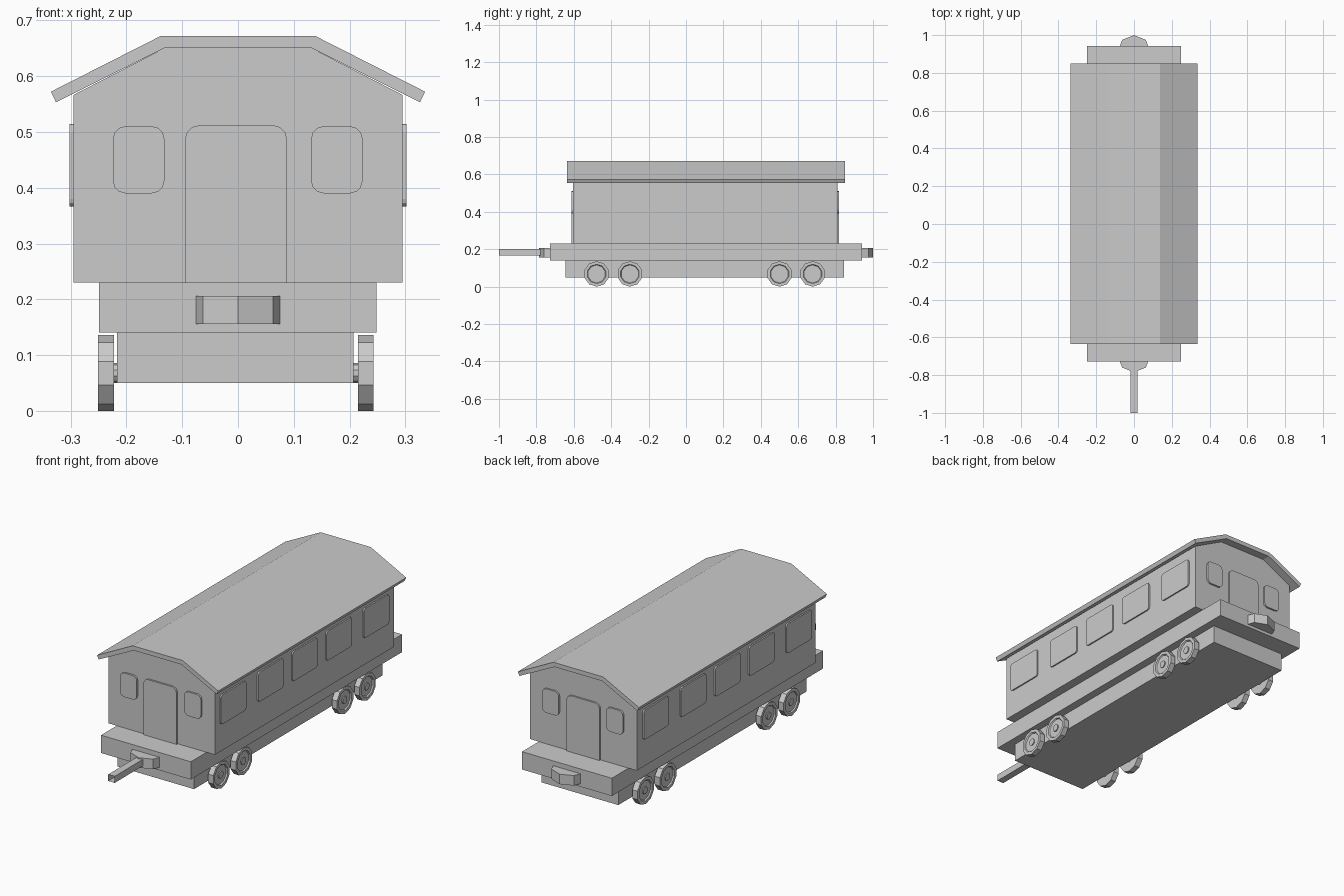
import bpy, bmesh
from math import sin, cos, pi
from mathutils import Vector

cube = bpy.data.objects.get("Cube")
if cube:
    bpy.data.objects.remove(cube, do_unlink=True)

grey = bpy.data.materials.new("plain grey")
grey.use_nodes = True
grey.diffuse_color = (0.6, 0.6, 0.6, 1)
grey.node_tree.nodes["Principled BSDF"].inputs["Base Color"].default_value = (0.6, 0.6, 0.6, 1)


def place(axis, a, b, depth):
    """Outline point (a, b) at a depth along the given axis."""
    return {"x": (depth, a, b), "y": (a, depth, b), "z": (a, b, depth)}[axis]


def prism(name, outline, axis, lo, hi, open_start=False, dish=0):
    """Extrude an outline along an axis; dish recesses the far face."""
    bm = bmesh.new()
    start = [bm.verts.new(place(axis, a, b, lo)) for a, b in outline]
    end = [bm.verts.new(place(axis, a, b, hi)) for a, b in outline]
    first, last = bm.faces.new(start), bm.faces.new(end)
    for i in range(len(start)):
        j = (i + 1) % len(start)
        bm.faces.new((start[i], start[j], end[j], end[i]))
    bmesh.ops.recalc_face_normals(bm, faces=bm.faces[:])
    if dish:
        bmesh.ops.inset_individual(bm, faces=[last], thickness=0.016)
        bmesh.ops.inset_individual(bm, faces=[last], thickness=0.004, depth=-dish)
    if open_start:
        bmesh.ops.delete(bm, geom=[first], context="FACES_ONLY")
    mesh = bpy.data.meshes.new(name)
    bm.to_mesh(mesh)
    bm.free()
    mesh.materials.append(grey)
    obj = bpy.data.objects.new(name, mesh)
    bpy.context.collection.objects.link(obj)
    return obj


def rect(a0, a1, b0, b1):
    return [(a0, b0), (a1, b0), (a1, b1), (a0, b1)]


def rounded(a0, a1, b0, b1, r, square_base=False, steps=3):
    """Rectangle with rounded corners, optionally square at the bottom."""
    pts = []
    corners = [(a1 - r, b1 - r), (a0 + r, b1 - r), (a0 + r, b0 + r), (a1 - r, b0 + r)]
    for q, (ca, cb) in enumerate(corners):
        if square_base and q > 1:
            pts.append((a0, b0) if q == 2 else (a1, b0))
            continue
        for s in range(steps + 1):
            t = (q + s / steps) * pi / 2
            pts.append((ca + r * cos(t), cb + r * sin(t)))
    return pts


def ring(cy, cz, r, sides=10):
    return [(cy + r * sin(2 * pi * (i + 0.5) / sides + pi / sides),
             cz + r * cos(2 * pi * (i + 0.5) / sides + pi / sides)) for i in range(sides)]


# Undercarriage, deck and body
prism("undercarriage", rect(-0.217, 0.207, 0.05, 0.141), "y", -0.643, 0.845)
prism("deck", rect(-0.249, 0.248, 0.141, 0.23), "y", -0.727, 0.942)
half = [(0.295, 0.23), (0.295, 0.566), (0.132, 0.65)]
prism("body", half + [(-x, z) for x, z in reversed(half)], "y", -0.603, 0.81)

# Roof shell with sloping eaves
upper = [(0.335, 0.572), (0.138, 0.672)]
lower = [(0.132, 0.65), (0.326, 0.553)]
roof = upper + [(-x, z) for x, z in reversed(upper)]
roof += [(-x, z) for x, z in reversed(lower)] + lower
prism("roof", roof, "y", -0.635, 0.851)

# Five windows along each side
for side, label in ((1, "left"), (-1, "right")):
    for i, offset in enumerate((-0.565, -0.27, 0, 0.27, 0.565)):
        y = 0.1 + offset
        prism(f"{label}_window_{i + 1}", rounded(y - 0.1, y + 0.1, 0.366, 0.514, 0.014),
              "x", side * 0.29, side * 0.302)

# Door and two small windows at each end
for wall, out, label in ((-0.603, -1, "front"), (0.81, 1, "back")):
    lo, hi = wall - out * 0.003, wall + out * 0.009
    prism(f"{label}_door", rounded(-0.095, 0.088, 0.23, 0.512, 0.026, True), "y", lo, hi)
    for x, side in ((-0.178, "right"), (0.177, "left")):
        prism(f"{label}_{side}_end_window",
              rounded(x - 0.046, x + 0.046, 0.39, 0.51, 0.022), "y", lo, hi)

# Pointed couplers and the open-ended drawbar
for edge, out, label in ((-0.727, -1, "front"), (0.942, 1, "back")):
    nose = [(0.075, edge), (0.063, edge + out * 0.033), (0, edge + out * 0.058)]
    prism(f"{label}_coupler", nose + [(-x, y) for x, y in reversed(nose[:2])],
          "z", 0.156, 0.206)
prism("drawbar", rect(-0.018, 0.018, 0.167, 0.2), "y", -1, -0.77, open_start=True)

# Wheels with dished faces, each on a short axle
for inner, outer, label in ((0.215, 0.243, "left"), (-0.222, -0.251, "right")):
    sign = 1 if inner > 0 else -1
    for i, y in enumerate((-0.478, -0.3, 0.5, 0.677)):
        prism(f"{label}_wheel_{i + 1}", ring(y, 0.068, 0.068), "x", inner, outer, dish=0.006)
        prism(f"{label}_axle_{i + 1}", ring(y, 0.068, 0.018), "x",
              inner - sign * 0.02, outer - sign * 0.001)
